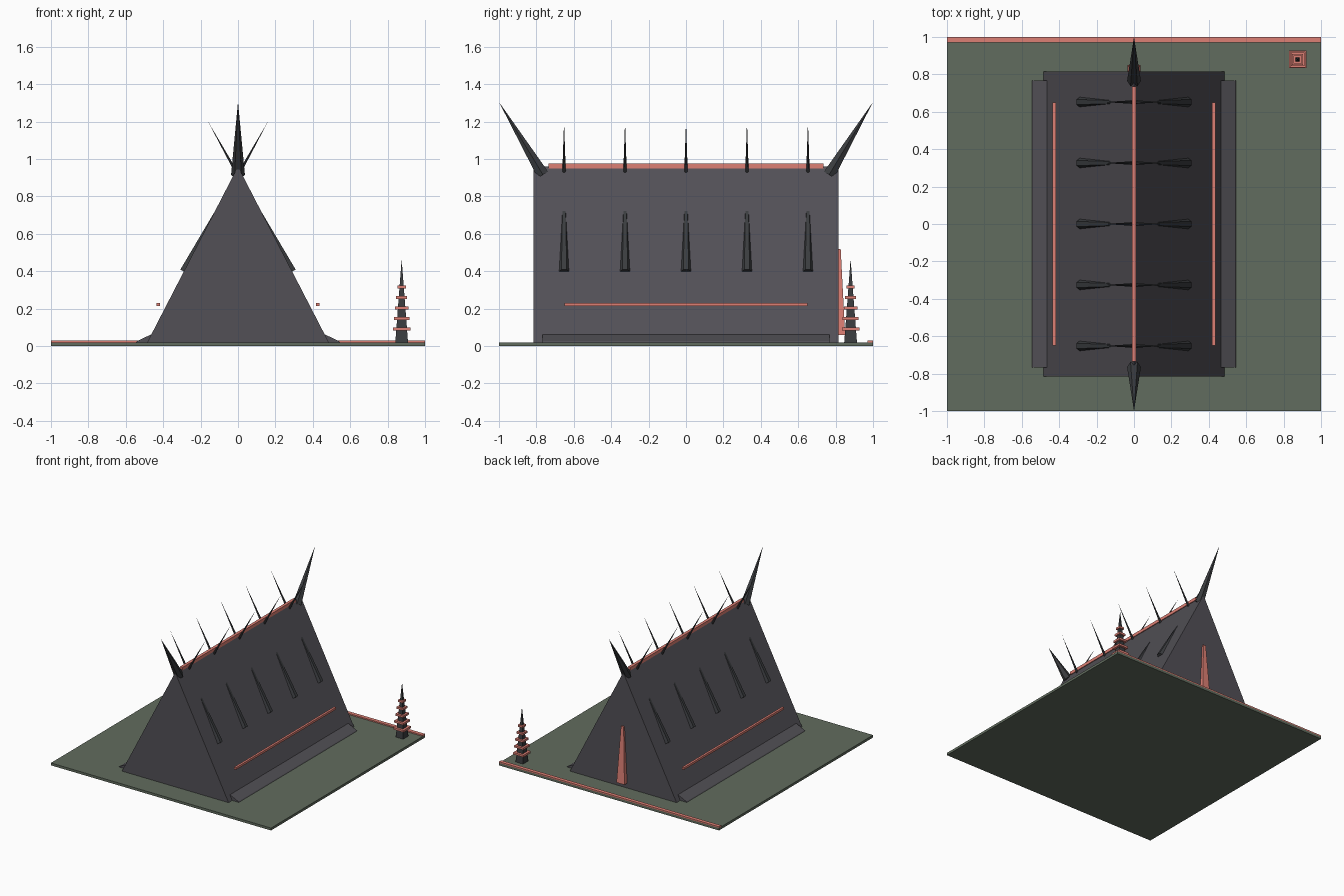
import bpy, bmesh, math
from mathutils import Vector, Matrix

cube = bpy.data.objects.get("Cube")
if cube:
    bpy.data.objects.remove(cube, do_unlink=True)


def material(name, rgb):
    lin = [((c / 255 + 0.055) / 1.055) ** 2.4 for c in rgb]
    m = bpy.data.materials.new(name)
    m.use_nodes = True
    m.diffuse_color = (*lin, 1)
    m.node_tree.nodes["Principled BSDF"].inputs["Base Color"].default_value = (*lin, 1)
    return m


GREEN = material("moss green", (97, 108, 94))
WALL = material("charcoal grey", (82, 80, 86))
DARK = material("dark slate", (58, 60, 63))
SALMON = material("salmon red", (222, 128, 117))


def finish(name, bm, mat):
    bmesh.ops.recalc_face_normals(bm, faces=bm.faces)
    mesh = bpy.data.meshes.new(name)
    bm.to_mesh(mesh)
    bm.free()
    mesh.materials.append(mat)
    obj = bpy.data.objects.new(name, mesh)
    bpy.context.collection.objects.link(obj)
    return obj


def box(name, mat, lo, hi):
    lo, hi = Vector(lo), Vector(hi)
    bm = bmesh.new()
    bmesh.ops.create_cube(bm, size=1)
    bmesh.ops.scale(bm, vec=hi - lo, verts=bm.verts)
    bmesh.ops.translate(bm, vec=(lo + hi) / 2, verts=bm.verts)
    return finish(name, bm, mat)


def prism(name, mat, profile, half_length):
    """Extrude an x-z profile along y."""
    bm = bmesh.new()
    face = bm.faces.new([bm.verts.new((x, -half_length, z)) for x, z in profile])
    ext = bmesh.ops.extrude_face_region(bm, geom=[face])
    moved = [v for v in ext["geom"] if isinstance(v, bmesh.types.BMVert)]
    bmesh.ops.translate(bm, vec=(0, 2 * half_length, 0), verts=moved)
    return finish(name, bm, mat)


def spike(name, mat, base, tip, r1, r2=0, sides=6, side=(0, 1, 0), roll=0):
    """Tapered bar from base to tip; `side` is the direction of a corner."""
    base, tip = Vector(base), Vector(tip)
    axis = tip - base
    z = axis.normalized()
    y = Vector(side)
    x = y.cross(z)
    frame = Matrix((x, y, z)).transposed().to_4x4()
    bm = bmesh.new()
    bmesh.ops.create_cone(bm, cap_ends=True, segments=sides, radius1=r1,
                          radius2=r2, depth=axis.length)
    place = Matrix.Translation((base + tip) / 2) @ frame @ Matrix.Rotation(roll, 4, "Z")
    bmesh.ops.transform(bm, matrix=place, verts=bm.verts)
    return finish(name, bm, mat)


# Ground and hall
box("ground_slab", GREEN, (-1, -1, 0), (1, 1, 0.02))
box("back_edge_strip", SALMON, (-1, 0.97, 0.02), (1, 1, 0.03))
prism("hall_roof", WALL, [(-0.485, 0.02), (0.485, 0.02), (0, 0.96)], 0.815)
box("ridge_strip", SALMON, (-0.012, -0.735, 0.95), (0.012, 0.735, 0.975))

# Parts mirrored left and right
for s, label in ((1, "left"), (-1, "right")):
    prism(f"{label}_eave_skirt", WALL,
          [(s * 0.44, 0.02), (s * 0.545, 0.02), (s * 0.54, 0.026), (s * 0.465, 0.062)], 0.768)
    rail = sorted((s * 0.418, s * 0.436))
    box(f"{label}_rail", SALMON, (rail[0], -0.65, 0.213), (rail[1], 0.65, 0.231))
    # Poles that pass through the roof and cross above the ridge
    for i in range(-2, 3):
        y = i * 0.326
        spike(f"{label}_crossed_pole_{i + 3}", DARK, (s * 0.287, y, 0.397),
              (-s * 0.16, y, 1.2), 0.028)

# Horns at the ridge ends
for s, label in ((-1, "front"), (1, "back")):
    spike(f"{label}_horn", DARK, (0, s * 0.765, 0.916), (0, s, 1.305), 0.037, side=(1, 0, 0))

# Tapered door at the back
R2 = math.sqrt(2)
spike("back_door", SALMON, (0, 0.815, 0.06), (0, 0.815, 0.52),
      0.036 * R2, 0.012 * R2, sides=4, roll=math.pi / 4)

# Small tiered tower
TX, TY = 0.875, 0.88
spike("tower_spire", DARK, (TX, TY, 0.02), (TX, TY, 0.465), 0.034 * R2, sides=4, roll=math.pi / 4)
for i, half in enumerate((0.047, 0.042, 0.036, 0.029, 0.022)):
    z = 0.092 + i * 0.056
    box(f"tower_tier_{i + 1}", SALMON, (TX - half, TY - half, z - 0.008),
        (TX + half, TY + half, z + 0.008))
